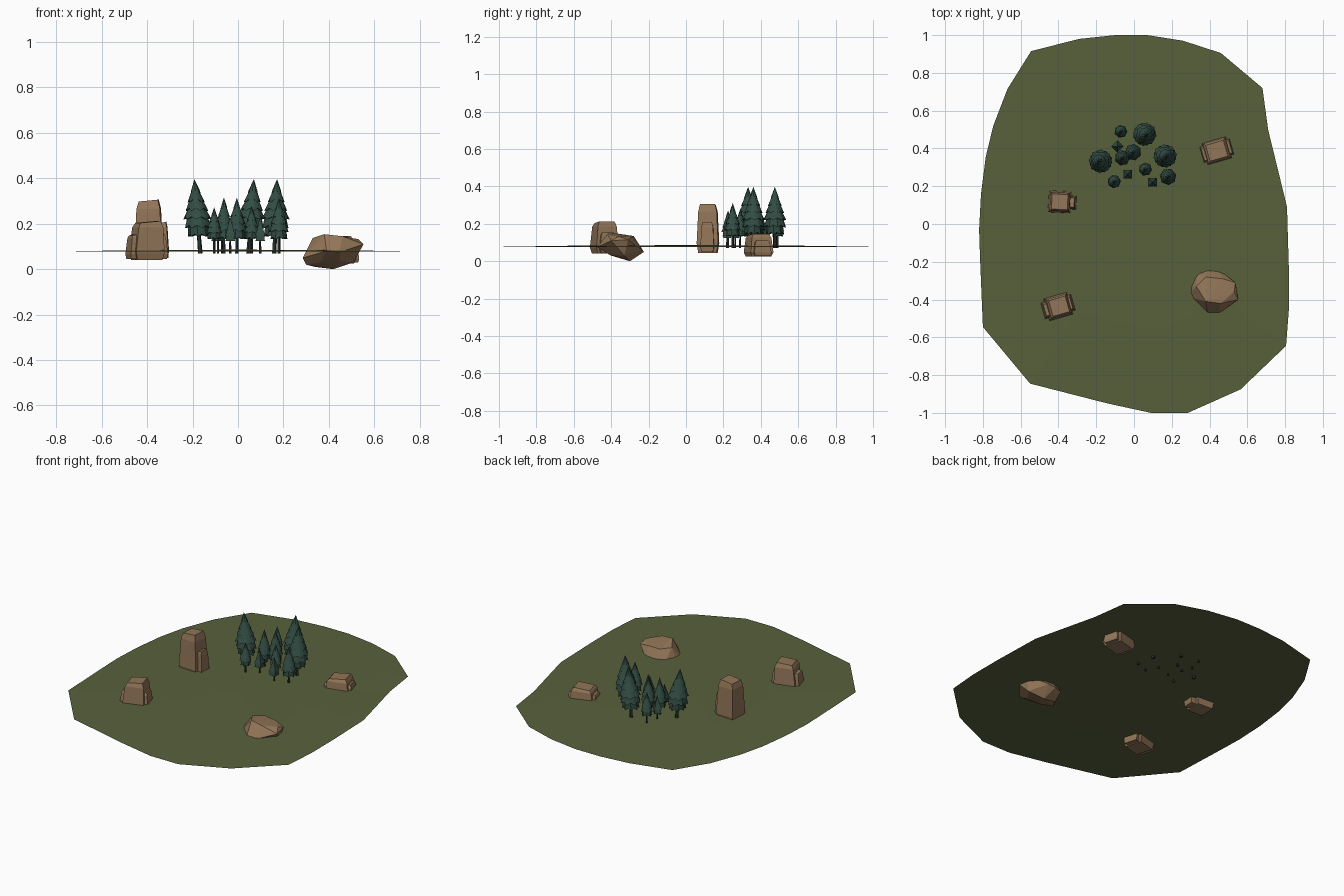
import bpy, bmesh, math, random
from mathutils import Vector, Matrix

if "Cube" in bpy.data.objects:
    bpy.data.objects.remove(bpy.data.objects["Cube"])

random.seed(4)


def material(name, rgb):
    m = bpy.data.materials.new(name)
    m.diffuse_color = (*rgb, 1)
    m.use_nodes = True
    m.node_tree.nodes["Principled BSDF"].inputs["Base Color"].default_value = m.diffuse_color
    return m


GRASS = material("olive grass", (0.098, 0.119, 0.045))
STONE = material("brown stone", (0.29, 0.18, 0.098))
NEEDLES = material("dark pine green", (0.032, 0.074, 0.056))
TRUNK = material("dark trunk", (0.022, 0.032, 0.026))


def finish(name, bm, *mats):
    bmesh.ops.recalc_face_normals(bm, faces=bm.faces)
    me = bpy.data.meshes.new(name)
    bm.to_mesh(me)
    bm.free()
    for m in mats:
        me.materials.append(m)
    ob = bpy.data.objects.new(name, me)
    bpy.context.collection.objects.link(ob)
    return ob


def bridge(bm, a, b, mat=0):
    n = len(a)
    for i in range(n):
        j = (i + 1) % n
        bm.faces.new((a[i], a[j], b[j], b[i])).material_index = mat


# Ground: a gently domed sheet
outline = [(-.10, 1), (.07, 1), (.26, .97), (.46, .905), (.68, .72), (.71, .50),
           (.765, .275), (.81, .09), (.82, -.24), (.82, -.45), (.805, -.645),
           (.565, -.875), (.285, -1), (.09, -1), (-.14, -.95), (-.55, -.845),
           (-.80, -.545), (-.815, -.185), (-.82, -.03), (-.81, .16), (-.785, .355),
           (-.745, .52), (-.67, .715), (-.545, .915), (-.29, .98)]
bm = bmesh.new()
rings = [[bm.verts.new((x * s, y * s, z)) for x, y in outline]
         for s, z in ((1, .077), (.55, .084))]
bridge(bm, rings[0], rings[1])
top = bm.verts.new((0, 0, .086))
for i in range(len(outline)):
    bm.faces.new((rings[1][i - 1], rings[1][i], top))
finish("ground", bm, GRASS)
# keep the sheet facing upward
me = bpy.data.objects["ground"].data
if me.polygons[0].normal.z < 0:
    me.flip_normals()


# Block rocks: tapered slabs standing against each other
def slab(bm, x, y, w, d, z0, z1, lean=0.0):
    h = z1 - z0
    levels = [(z0, .86, 0), (z0 + .2 * h, 1, 0),
              (z1 - .14 * h, .86, lean * .8), (z1, .7, lean)]
    rows = []
    for z, s, dx in levels:
        rows.append([bm.verts.new((x + dx + sx * w / 2 * s, y + sy * d / 2 * s,
                                   z + (sx * .004 if z == z1 else 0)))
                     for sx, sy in ((-1, -1), (1, -1), (1, 1), (-1, 1))])
    for a, b in zip(rows, rows[1:]):
        bridge(bm, a, b)
    bm.faces.new(rows[0][::-1])
    bm.faces.new(rows[-1])


def block_rock(name, x, y, turn, slabs):
    bm = bmesh.new()
    for s in slabs:
        slab(bm, *s)
    bm.transform(Matrix.Translation((x, y, 0)) @ Matrix.Rotation(math.radians(turn), 4, 'Z'))
    finish(name, bm, STONE)


block_rock("tall_rock", -.385, .117, -3, [
    (-.008, 0, .12, .115, .045, .302, 0),
    (.057, 0, .045, .072, .05, .205, -.004)])
block_rock("front_left_rock", -.402, -.437, 16, [
    (0, 0, .13, .122, .04, .208, .006),
    (-.064, 0, .042, .09, .045, .152, .006),
    (.064, 0, .042, .09, .045, .15, -.006)])
block_rock("back_right_rock", .438, .388, 16, [
    (0, 0, .14, .125, .025, .142, 0),
    (-.066, 0, .04, .095, .03, .108, .004),
    (.066, 0, .04, .095, .03, .108, -.004)])

# Boulder: convex lump with an undercut
lump = [(.285, -.385, .05), (.295, -.33, .06), (.33, -.255, .06), (.395, -.225, .05),
        (.44, -.235, .06), (.537, -.31, .115), (.552, -.40, .11), (.447, -.475, .075),
        (.39, -.47, .08),
        (.33, -.33, .138), (.38, -.28, .135), (.38, -.41, .154), (.46, -.42, .145),
        (.53, -.36, .132), (.47, -.29, .13),
        (.42, -.30, 0), (.34, -.30, .01), (.51, -.33, .03), (.45, -.41, .035),
        (.36, -.40, .03), (.30, -.36, .02)]
bm = bmesh.new()
for p in lump:
    bm.verts.new(p)
res = bmesh.ops.convex_hull(bm, input=bm.verts)
bmesh.ops.delete(bm, geom=list({v for v in res["geom_interior"] + res["geom_unused"]
                                if isinstance(v, bmesh.types.BMVert)}), context='VERTS')
finish("boulder", bm, STONE)


# Pines: trunk plus ragged overlapping tiers
def pine(name, x, y, r, tip, sides, widths, foot, turn=None, lean=0.0):
    bm = bmesh.new()
    turn = random.random() * 6.28 if turn is None else turn
    span = tip - foot

    def ring(n, rad, z, zig=0.0, rot=0.0):
        dx = lean * (z - foot) / span
        out = []
        for i in range(n):
            a = turn + rot + 2 * math.pi * i / n
            odd = i % 2 if zig else 0
            rr = rad * (.88 if odd else 1)
            out.append(bm.verts.new((x + dx + rr * math.cos(a), y + rr * math.sin(a),
                                     z + (zig if odd else 0))))
        return out

    # trunk
    low, high = ring(5, r * .17, .07), ring(5, r * .12, foot + span * .3)
    bridge(bm, low, high, 1)
    bm.faces.new(low[::-1]).material_index = 1
    # foliage tiers
    count = len(widths)
    step = span / (count + .7)
    for k, w in enumerate(widths):
        z = foot + step * k
        last = k == count - 1
        n = sides if sides == 4 else sides * 2
        zig = 0 if sides == 4 else step * .32
        rim = ring(n, r * w, z, zig, k * math.pi / sides if sides > 4 else 0)
        height = step * 1.7
        peak = bm.verts.new((x + lean * (z + height - foot) / span, y, z + height))
        under = bm.verts.new((x + lean * (z - foot) / span, y, z + step * .3))
        if last:
            for i in range(n):
                bm.faces.new((rim[i - 1], rim[i], peak))
        else:
            bm.verts.remove(peak)
            up = ring(n, r * widths[k + 1] * .72, z + step * 1.35, 0,
                      k * math.pi / sides if sides > 4 else 0)
            bridge(bm, rim, up)
            bm.faces.new(up)
        for i in range(n):
            bm.faces.new((rim[i], rim[i - 1], under))
    finish(name, bm, NEEDLES, TRUNK)


BIG = (.78, .97, 1.0, .82, .6, .36)
MID = (.85, 1.0, .88, .64, .38)
SMALL = (.9, 1.0, .7, .42)
for i, (x, y, lean) in enumerate([(-.172, .332, -.02), (.052, .475, .018), (.162, .36, .01)]):
    pine(f"large_pine_{i + 1}", x, y, .063, .397, 8, BIG, .143, lean=lean)
for i, (x, y, r, tip) in enumerate([(-.005, .38, .045, .315), (-.062, .35, .042, .317),
                                    (.18, .25, .045, .312), (-.07, .49, .035, .28),
                                    (-.105, .225, .036, .272), (.06, .29, .036, .28)]):
    pine(f"medium_pine_{i + 1}", x, y, r, tip, 7, MID, .132)
for i, (x, y, rot) in enumerate([(-.088, .411, 0), (-.034, .263, math.pi / 4),
                                 (.098, .22, math.pi / 4)]):
    pine(f"small_pine_{i + 1}", x, y, .032, .235, 4, SMALL, .125, rot)
